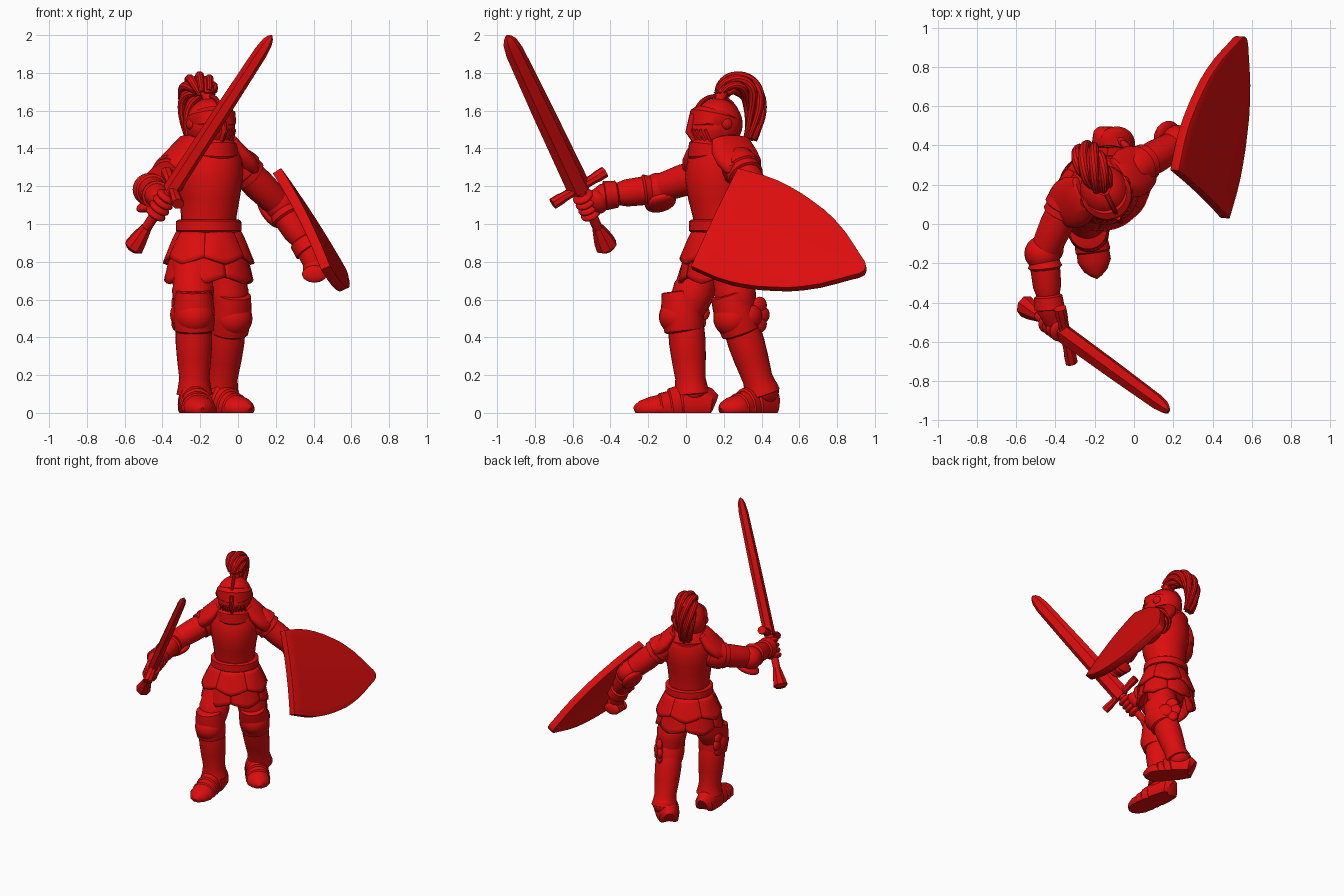
import bpy, bmesh, math
from math import cos, sin, pi, radians
from mathutils import Vector as V, Matrix
from mathutils.geometry import interpolate_bezier

if "Cube" in bpy.data.objects:
    bpy.data.objects.remove(bpy.data.objects["Cube"])

red = bpy.data.materials.new("red")
red.use_nodes = True
red.diffuse_color = (0.72, 0.004, 0.004, 1)
red.node_tree.nodes["Principled BSDF"].inputs["Base Color"].default_value = red.diffuse_color
ROOT = Matrix.Translation((-0.155, 0.18, 0)) @ Matrix.Rotation(radians(27), 4, 'Z')
parts = []


def L(x, y, z):
    "Body space to world space"
    return ROOT @ V((x, y, z))


SIDE = ROOT.to_3x3() @ V((1, 0, 0))


def finish(name, bm):
    bmesh.ops.recalc_face_normals(bm, faces=bm.faces)
    me = bpy.data.meshes.new(name)
    bm.to_mesh(me)
    bm.free()
    me.materials.append(red)
    ob = bpy.data.objects.new(name, me)
    bpy.context.collection.objects.link(ob)
    parts.append(ob)
    return ob


def loft(name, secs, side=SIDE, n=28, floor=None):
    "Skin elliptical sections (centre, half width along side, half depth)"
    bm = bmesh.new()
    rings = []
    for i, (c, a, b) in enumerate(secs):
        t = (secs[min(i + 1, len(secs) - 1)][0] - secs[max(i - 1, 0)][0]).normalized()
        u = (side - t * side.dot(t)).normalized()
        w = t.cross(u)
        ring = []
        for k in range(n):
            p = c + u * a * cos(2 * pi * k / n) + w * b * sin(2 * pi * k / n)
            if floor is not None:
                p.z = max(p.z, floor)
            ring.append(bm.verts.new(p))
        rings.append(ring)
    for r, s in zip(rings, rings[1:]):
        for k in range(n):
            bm.faces.new((r[k], r[(k + 1) % n], s[(k + 1) % n], s[k]))
    bm.faces.new(rings[0])
    bm.faces.new(rings[-1])
    return finish(name, bm)


def limb(name, p, q, prof, side=SIDE):
    "Round limb from p to q; prof holds (fraction, radius)"
    return loft(name, [(p.lerp(q, t), r, r) for t, r in prof], side)


def ball(name, c, size, axis=V((0, 0, 1))):
    bm = bmesh.new()
    rot = axis.to_track_quat('Z', 'Y').to_matrix().to_4x4()
    m = Matrix.Translation(c) @ rot @ Matrix.Diagonal((*size, 1))
    bmesh.ops.create_uvsphere(bm, u_segments=24, v_segments=14, radius=1, matrix=m)
    return finish(name, bm)


def upright(name, rows):
    "Body-space column; rows hold (z, half width, half depth, y offset)"
    return loft(name, [(L(0, y, z), a, b) for z, a, b, y in rows])


def panel(name, mid, half, z0, z1, r0, r1, point):
    "Curved flared skirt plate with a pointed lower edge"
    bm = bmesh.new()
    grid = []
    for j in range(7):
        f = j / 6
        row = []
        for i in range(13):
            s = i / 6 - 1
            a = radians(mid + half * s)
            r = r0 + (r1 - r0) * f ** 0.9 + 0.014 * (1 - s * s)
            z = z0 + (z1 - z0) * f - point * f * (1 - abs(s))
            row.append(bm.verts.new((r * sin(a), -0.86 * r * cos(a), z)))
        grid.append(row)
    for r, s in zip(grid, grid[1:]):
        for i in range(12):
            bm.faces.new((r[i], r[i + 1], s[i + 1], s[i]))
    ob = finish(name, bm)
    ob.matrix_world = ROOT
    ob.modifiers.new("thickness", 'SOLIDIFY').thickness = 0.022


# Torso, belt and collar
upright("breastplate", [(0.96, .15, .14, 0), (1.04, .148, .142, 0), (1.14, .16, .16, -.01), (1.24, .177, .178, -.01),
                        (1.32, .182, .172, 0), (1.38, .175, .155, .01), (1.42, .14, .13, .01), (1.44, .09, .1, 0)])
upright("belt", [(0.955, .165, .15, 0), (0.965, .177, .162, 0), (1.015, .175, .16, 0), (1.025, .16, .148, 0)])
upright("collar", [(1.36, .15, .14, 0), (1.41, .135, .13, 0), (1.45, .115, .115, 0), (1.46, .1, .1, 0)])
upright("chest_rim", [(1.375, .13, .16, 0), (1.385, .15, .172, -.005), (1.405, .145, .166, -.005), (1.415, .11, .14, 0)])
upright("hips", [(0.72, .1, .1, 0), (0.78, .16, .13, 0), (0.88, .17, .145, 0), (0.97, .155, .145, 0)])

# Two tiers of skirt plates
for i in range(6):
    panel("skirt_lower", 60 * i + 30, 30, .88, .72, .19, .235, .035)
    panel("skirt_upper", 60 * i, 32, .96, .83, .165, .235, .04)

# Helmet with pointed visor, brow, ridge and breathing bars
bm = bmesh.new()
bmesh.ops.create_uvsphere(bm, u_segments=32, v_segments=20, radius=1)
for v in bm.verts:
    v.co = V((v.co.x * .125, v.co.y * .135, v.co.z * .135))
    if v.co.z < 0:
        v.co.x *= 1 - v.co.z * .4
finish("helmet", bm).matrix_world = ROOT @ Matrix.Translation((0, -.015, 1.53))
upright("visor", [(1.40, .075, .085, -.03), (1.44, .1, .11, -.035), (1.49, .118, .135, -.04), (1.515, .12, .13, -.04),
                  (1.52, .11, .115, -.035)])
upright("brow", [(1.54, .115, .125, -.02), (1.545, .13, .142, -.03), (1.575, .128, .14, -.025), (1.59, .11, .115, -.02)])
crest = interpolate_bezier(L(0, -.15, 1.57), L(0, -.13, 1.71), L(0, .08, 1.72), L(0, .115, 1.55), 14)
loft("helmet_ridge", [(p, .012, .012) for p in crest], n=10)
nose = [L(0, -.16, 1.58), L(0, -.185, 1.49), L(0, -.12, 1.41)]
loft("visor_ridge", [(p, .014, .02) for p in nose], n=10)
for s in (-1, 1):
    for k in range(4):
        x = s * (.028 + .02 * k)
        y = -.04 - .137 * (1 - (x / .12) ** 2) ** .5
        limb("visor_bar", L(x, y + .04, 1.42), L(x, y, 1.50), [(0, .006), (1, .007)])
    ball("visor_hinge", L(s * .122, -.02, 1.53), (.03, .03, .016), SIDE)

# Curling plume made of twisted strands
path = interpolate_bezier(L(0, 0, 1.65), L(0, .02, 1.81), L(0, .30, 1.78), L(0, .18, 1.45), 30)
loft("plume_core", [(p, .03 + .03 * sin(pi * min(1, i / 24)), .025 + .02 * sin(pi * i / 30)) for i, p in enumerate(path)])
for k in range(6):
    secs = []
    for i in range(3, 30):
        f = i / 29
        t = (path[min(i + 1, 29)] - path[i - 1]).normalized()
        a = k * pi / 3 + 4 * f
        r = .05 * sin(pi * (.1 + f * .78)) ** .6
        q = path[i] + SIDE * r * 1.25 * cos(a) + t.cross(SIDE) * r * .85 * sin(a)
        w = .005 + .02 * sin(pi * f * .93) ** .6
        secs.append((q, w, w))
    loft("plume_strand", secs, n=10)
upright("plume_socket", [(1.64, .045, .045, 0), (1.66, .035, .035, 0), (1.69, .028, .028, 0), (1.7, .035, .035, 0)])

# Arms: shoulder, elbow, wrist
ARMS = {"right": (-1, L(-.185, .035, 1.28), V((-.46, -.15, 1.185)), V((-.43, -.43, 1.15))),
        "left": (1, L(.185, .02, 1.315), V((.22, .405, 1.1)), V((.375, .34, .86)))}
LAMES = [(-.2, .06), (-.12, .088), (.05, .102), (.15, .104), (.17, .094), (.28, .096), (.3, .08)]
for side, (s, sh, el, wr) in ARMS.items():
    out = (el - sh).normalized()
    fore = (wr - el).normalized()
    hinge = out.cross(fore).normalized()
    limb(side + "_upper_arm", sh, el, [(0, .08), (.5, .085), (.85, .078), (1, .07)])
    limb(side + "_pauldron", sh, el, LAMES)
    slope = [L(s * x, .01, z) for x, z in ((.1, 1.45), (.105, 1.445), (.15, 1.38), (.2, 1.33), (.235, 1.29), (.24, 1.27))]
    loft(side + "_pauldron_plate", [(p, a, b) for p, (a, b) in zip(slope, (
        (.09, .03), (.11, .04), (.132, .055), (.13, .06), (.11, .055), (.09, .035)))], ROOT.to_3x3() @ V((0, 1, 0)))
    limb(side + "_forearm", el, wr, [(.05, .07), (.2, .082), (.24, .088), (.28, .076), (.6, .072), (.75, .06),
                                    (.78, .072), (1, .078), (1.03, .05)])
    ball(side + "_elbow_cop", el + (out - fore) * .012, (.092, .088, .09), fore)
    ball(side + "_elbow_wing", el + (out - fore) * .03 + hinge * s * .075, (.08, .1, .035), hinge)
    ball(side + "_elbow_knob", el + (out - fore) * .045, (.05, .09, .035), out)

# Sword held in the right hand
butt, tip = V((-.55, -.42, .88)), V((.18, -.95, 2.0))
d = (tip - butt).normalized()
g = V((-.06, .27, .16))
g = (g - d * g.dot(d)).normalized()


def S(s):
    return butt + d * s


loft("blade", [(S(.38), .066, .04), (S(.9), .06, .038), (S(1.32), .051, .033), (S(1.39), .04, .026),
               (S(1.42), .024, .016), (S(1.435), .006, .005)], g, 6)
loft("crossguard", [(S(.4) + g * x, .03, .034) if abs(x) > .1 else (S(.4) + g * x, .026, .03)
                    for x in (-.165, -.12, -.09, 0, .09, .12, .165)], d, 8)
loft("grip", [(S(.08), .026, .026), (S(.4), .03, .03)], g, 16)
loft("pommel", [(S(-.02), .035, .035), (S(0), .06, .055), (S(.05), .055, .046), (S(.13), .032, .03)], g, 8)

# Hands
palm = S(.29)
ball("right_palm", palm.lerp(ARMS["right"][2], .15), (.058, .05, .07), d)
for k in range(4):
    ball("right_finger", S(.225 + .038 * k), (.055, .06, .024), d)
limb("right_cuff", ARMS["right"][3], palm, [(-.3, .06), (0, .066), (.8, .045)])
hand = V((.405, .32, .76))
ball("left_palm", hand, (.062, .055, .07))
for k in range(4):
    ball("left_finger", hand + V((0, -.05 + .032 * k, -.025)), (.066, .02, .045))
limb("left_cuff", ARMS["left"][3], hand, [(-.3, .06), (0, .066), (.8, .05)])

# Shield: curved plate wide at the leading edge and tapering to a point
mid, along = V((.357, .15, 1.037)), V((.2, .8, -.28)).normalized()
across = V((-.26, .24, .52))
across = (across - along * across.dot(along)).normalized()
normal = along.cross(across)
normal *= 1 if normal.x > 0 else -1
OUTLINE = [(0, .315), (.08, .322), (.15, .327), (.23, .325), (.3, .315), (.38, .298), (.45, .277), (.53, .25),
           (.6, .217), (.68, .17), (.75, .118), (.81, .07), (.85, .04), (.87, .015)]
bm = bmesh.new()
rows = [[bm.verts.new(mid + along * u + across * h * (k / 6 - 1) + normal * .015 * (1 - (h * (k / 6 - 1) / .32) ** 2))
         for k in range(13)] for u, h in OUTLINE]
for r, q in zip(rows, rows[1:]):
    for k in range(12):
        bm.faces.new((r[k], r[k + 1], q[k + 1], q[k]))
shield = finish("shield", bm)
thick = shield.modifiers.new("thickness", 'SOLIDIFY')
thick.thickness = .052
thick.offset = -1 if shield.data.polygons[0].normal.dot(normal) > 0 else 1
bev = shield.modifiers.new("rim", 'BEVEL')
bev.width, bev.segments = .01, 2

# Legs: hip, knee, ankle, heel, toe
LEGS = {"right": (-1, L(-.1, 0, .9), V((-.235, -.005, .52)), V((-.23, .03, .1)), V((-.25, .14, 0)), V((-.19, -.27, 0))),
        "left": (1, L(.1, 0, .9), V((-.05, .275, .51)), V((-.09, .405, .1)), V((-.17, .46, 0)), V((.06, .19, 0)))}
FOOT = [(0, .04, .1), (.04, .07, .13), (.25, .085, .17), (.4, .088, .165), (.42, .08, .145), (.54, .09, .13),
        (.56, .084, .115), (.67, .09, .105), (.69, .084, .095), (.8, .085, .085), (.92, .06, .065), (.98, .03, .045),
        (1, .01, .03)]
for side, (s, hip, knee, ank, heel, toe) in LEGS.items():
    fwd = (toe - heel).normalized()
    lat = V((-fwd.y, fwd.x, 0)) * s
    limb(side + "_thigh", hip, knee, [(0, .1), (.3, .112), (.6, .106), (.65, .112), (.8, .106), (1, .09)])
    limb(side + "_greave", knee, ank, [(0, .085), (.2, .096), (.35, .097), (.55, .091), (.8, .08), (.92, .088), (1, .096),
                                       (1.02, .07)])
    limb(side + "_knee_plate", knee + fwd * .015, ank, [(-.3, .085), (-.29, .095), (-.1, .108), (.08, .11), (.2, .104),
                                                        (.22, .09)])
    ball(side + "_knee_cop", knee + fwd * .035 - V((0, 0, .01)), (.104, .104, .1))
    for k in (-1, 0, 1):
        ball(side + "_knee_wing", knee + lat * .085 - fwd * (.1 - .02 * abs(k)) + V((0, 0, .01 + .05 * k)),
             (.045, .045, .022), lat)
    ball(side + "_knee_boss", knee + lat * .085 - fwd * .03, (.06, .06, .035), lat)
    loft(side + "_boot", [(heel.lerp(toe, t) + V((0, 0, h * .25)), w, h * .75) for t, w, h in FOOT], lat, floor=0)
    ball(side + "_ankle", ank + V((0, 0, .02)), (.088, .088, .08))

# Smooth shading with crisp plate edges
bpy.ops.object.select_all(action='DESELECT')
for ob in parts:
    ob.select_set(True)
bpy.context.view_layer.objects.active = parts[0]
bpy.ops.object.shade_smooth_by_angle(angle=radians(35))
